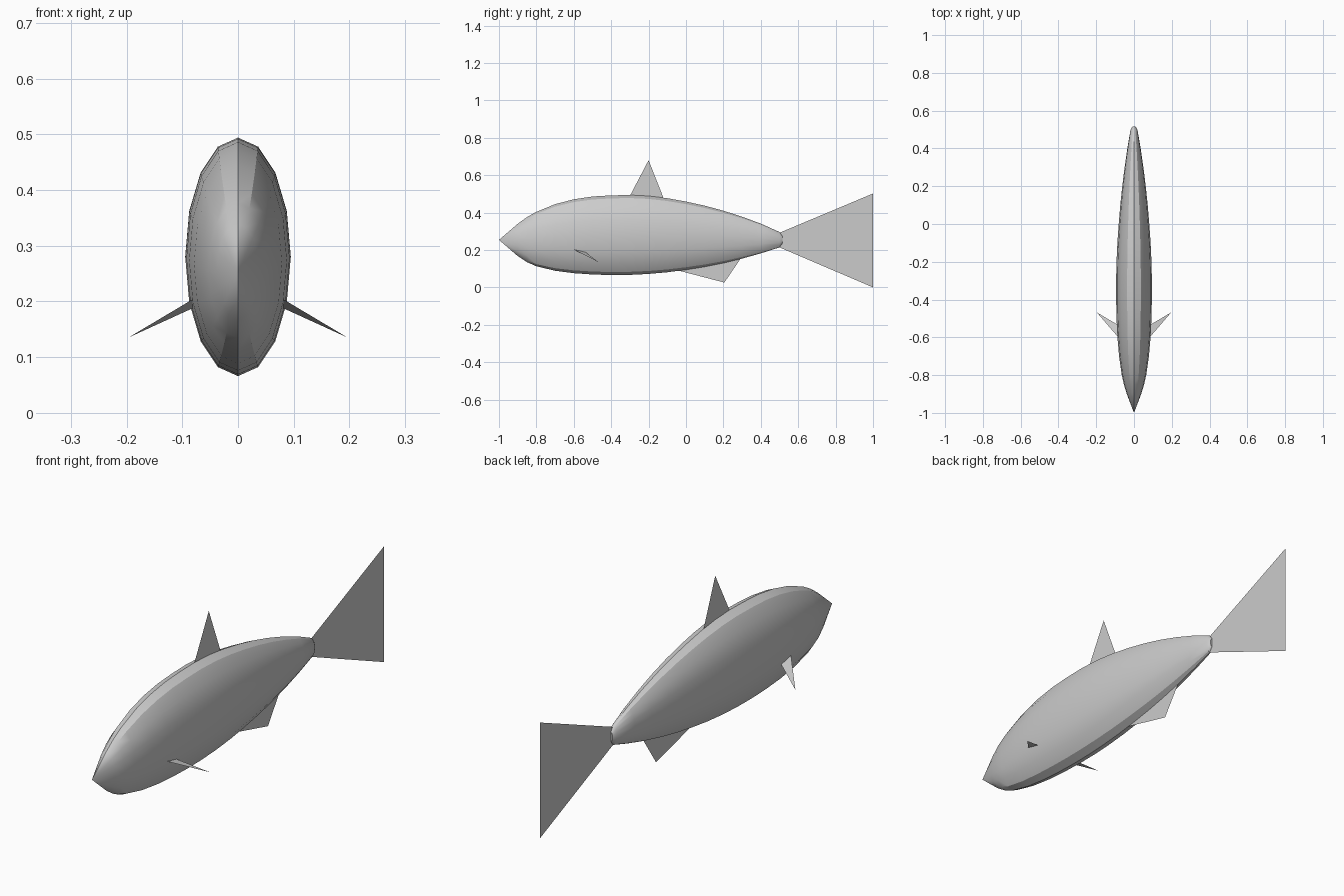
import bpy, bmesh, math

if "Cube" in bpy.data.objects:
    bpy.data.objects.remove(bpy.data.objects["Cube"])

SIDES = 16
RATIO = 0.444  # body width relative to height


def finish(bm, name, smooth=False):
    mesh = bpy.data.meshes.new(name)
    bm.to_mesh(mesh)
    bm.free()
    obj = bpy.data.objects.new(name, mesh)
    bpy.context.collection.objects.link(obj)
    if smooth:
        bpy.ops.object.select_all(action='DESELECT')
        obj.select_set(True)
        bpy.context.view_layer.objects.active = obj
        bpy.ops.object.shade_smooth_by_angle(angle=math.radians(30))
    return obj


def fin(name, points):
    """Flat sheet fin from an outline of 3D points."""
    bm = bmesh.new()
    bm.faces.new([bm.verts.new(p) for p in points])
    bmesh.ops.triangulate(bm, faces=bm.faces[:])
    return finish(bm, name)


# Body stations: y, top z, bottom z
stations = [
    (-0.90, 0.340, 0.168), (-0.85, 0.376, 0.135), (-0.80, 0.404, 0.113),
    (-0.70, 0.445, 0.089), (-0.60, 0.471, 0.076), (-0.50, 0.486, 0.069),
    (-0.40, 0.492, 0.066), (-0.30, 0.494, 0.067), (-0.20, 0.489, 0.072),
    (-0.10, 0.477, 0.081), (0.0, 0.459, 0.094), (0.10, 0.437, 0.110),
    (0.20, 0.410, 0.130), (0.30, 0.378, 0.154), (0.40, 0.341, 0.182),
    (0.50, 0.296, 0.214), (0.515, 0.275, 0.235),
]

# Body: elliptical rings lofted nose to tail
bm = bmesh.new()
rings = []
for y, top, bottom in stations:
    mid, h = (top + bottom) / 2, (top - bottom) / 2
    rings.append([bm.verts.new((RATIO * h * math.sin(a), y, mid + h * math.cos(a)))
                  for a in (2 * math.pi * i / SIDES for i in range(SIDES))])
nose = bm.verts.new((0, -1.0, 0.254))
for i in range(SIDES):
    j = (i + 1) % SIDES
    bm.faces.new((nose, rings[0][i], rings[0][j]))
    for a, b in zip(rings, rings[1:]):
        bm.faces.new((a[i], b[i], b[j], a[j]))
bm.faces.new(rings[-1])
bmesh.ops.recalc_face_normals(bm, faces=bm.faces[:])
finish(bm, "body", smooth=True)

# Fins on the centre plane
fin("tail_fin", [(0, 0.49, 0.288), (0, 1.0, 0.502), (0, 0.78, 0.254),
                 (0, 1.0, 0.0), (0, 0.49, 0.218)])
fin("dorsal_fin", [(0, -0.305, 0.48), (0, -0.20, 0.68), (0, -0.115, 0.465)])
fin("anal_fin", [(0, -0.06, 0.095), (0, 0.205, 0.026), (0, 0.295, 0.158)])

# Paired pectoral fins, roots set into the body
for side, label in ((1, "left"), (-1, "right")):
    fin("pectoral_fin_" + label, [(side * 0.066, -0.62, 0.213),
                                  (side * 0.197, -0.468, 0.135),
                                  (side * 0.07, -0.543, 0.193)])
